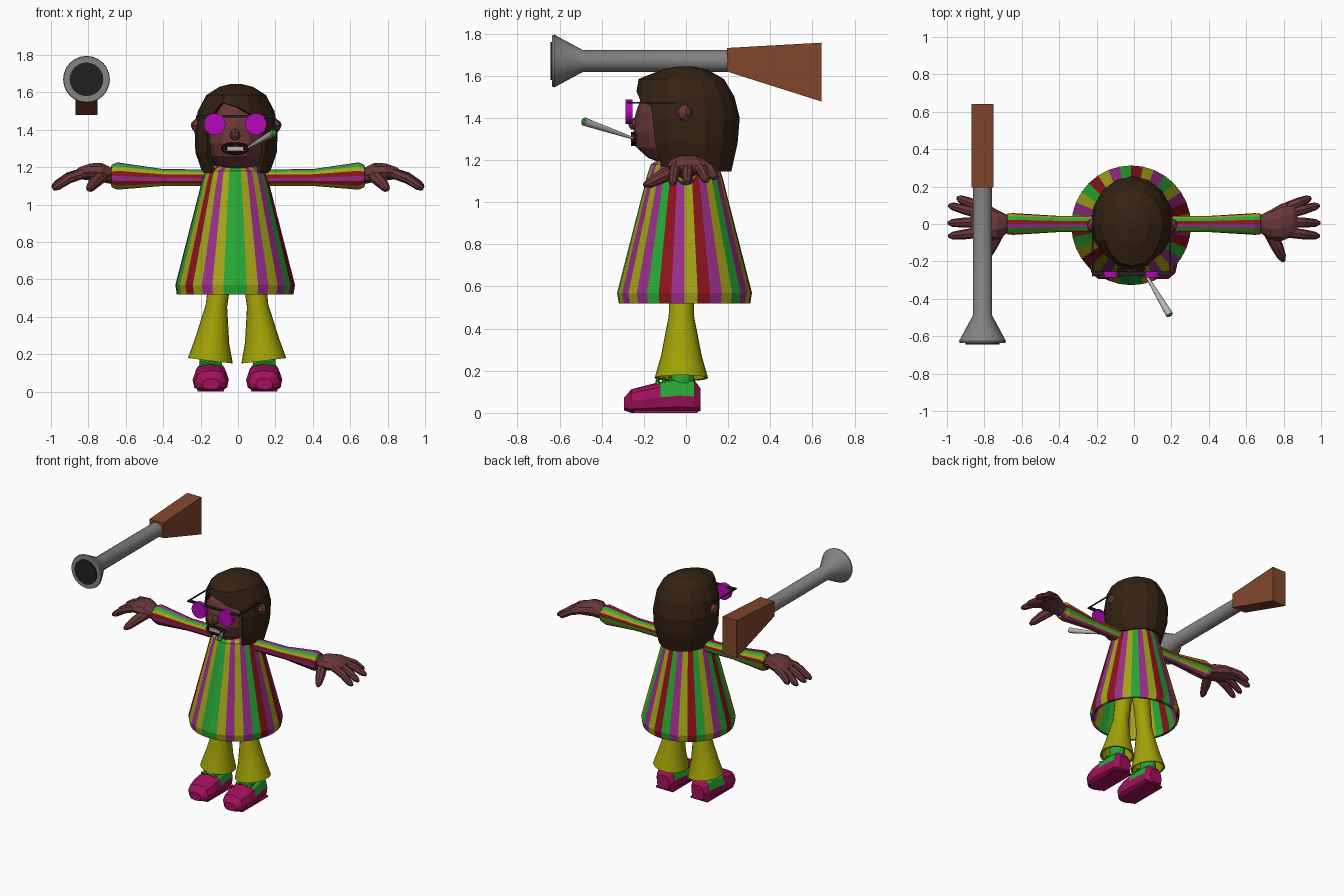
import bpy, bmesh
from math import sin, cos, pi, copysign
from mathutils import Vector as V

if "Cube" in bpy.data.objects:
    bpy.data.objects.remove(bpy.data.objects["Cube"])


def mat(name, hexa):
    m = bpy.data.materials.new(name)
    rgb = [(int(hexa[k:k + 2], 16) / 255) ** 2.2 for k in (0, 2, 4)]
    m.diffuse_color = (*rgb, 1)
    m.use_nodes = True
    m.node_tree.nodes["Principled BSDF"].inputs["Base Color"].default_value = m.diffuse_color
    return m


SKIN, HAIR = mat("skin", "6a3a3c"), mat("hair", "38271a")
GREEN, YELLOW = mat("green", "2da538"), mat("yellow", "a3a320")
RED, PURPLE = mat("red", "8a1a22"), mat("purple", "98328a")
OLIVE, PINK = mat("olive", "a0a010"), mat("pink", "a0185c")
LENS, DARK = mat("magenta", "b410b8"), mat("dark", "262626")
STEEL, WOOD = mat("steel", "828282"), mat("wood", "80482f")
PAPER, LIPS = mat("paper", "b8b8b0"), mat("lips", "2c1618")
STRIPES = [GREEN, YELLOW, RED, PURPLE]


def loft(name, rings, mats, caps=True, pick=lambda i, j: 0, smooth=False):
    """Skin closed rings into a mesh; pick gives the material index, None leaves a hole."""
    bm = bmesh.new()
    vs = [[bm.verts.new(p) for p in r] for r in rings]
    n = len(rings[0])
    for i in range(len(rings) - 1):
        for j in range(n):
            k = pick(i, j)
            if k is None:
                continue
            f = bm.faces.new((vs[i][j], vs[i + 1][j], vs[i + 1][(j + 1) % n], vs[i][(j + 1) % n]))
            f.material_index = k
    if caps:
        bm.faces.new(vs[0])
        bm.faces.new(vs[-1])
    bmesh.ops.delete(bm, geom=[v for v in bm.verts if not v.link_faces], context='VERTS')
    bmesh.ops.recalc_face_normals(bm, faces=bm.faces[:])
    me = bpy.data.meshes.new(name)
    bm.to_mesh(me)
    bm.free()
    for m in mats:
        me.materials.append(m)
    ob = bpy.data.objects.new(name, me)
    bpy.context.collection.objects.link(ob)
    if smooth:
        bpy.context.view_layer.objects.active = ob
        ob.select_set(True)
        bpy.ops.object.shade_smooth_by_angle()
        ob.select_set(False)
    return ob


def ring(c, u, v, n):
    c, u, v = V(c), V(u), V(v)
    return [c + u * cos(2 * pi * j / n) + v * sin(2 * pi * j / n) for j in range(n)]


def tube(name, path, radii, m, n=8, **kw):
    pts, rings = [V(p) for p in path], []
    for i, p in enumerate(pts):
        d = pts[min(i + 1, len(pts) - 1)] - pts[max(i - 1, 0)]
        q = d.to_track_quat('Z', 'Y')
        rings.append(ring(p, q @ V((radii[i], 0, 0)), q @ V((0, radii[i], 0)), n))
    return loft(name, rings, [m], **kw)


def head_ring(z, rx, yf, yb, n=16):
    """Egg-shaped ring, starting at the front, with separate front and back depth."""
    out = []
    for j in range(n):
        a = 2 * pi * j / n
        out.append(V((-0.01 + rx * sin(a), (yf if cos(a) > 0 else -yb) * cos(a), z)))
    return out


def box(name, lo, hi, m):
    r = [[(lo[0], lo[1], z), (hi[0], lo[1], z), (hi[0], hi[1], z), (lo[0], hi[1], z)] for z in (lo[2], hi[2])]
    return loft(name, r, [m])


# striped dress
code = "GYPYPGRP" "YRPYGPYR" "GPYRGYPG" "RGYRYPYG"
prof = [(1.21, .11), (1.18, .16), (1.12, .18), (1.06, .195), (.57, .32), (.52, .312), (.52, .295)]
loft("dress", [ring((-.015, -.007, z), (0, -r, 0), (r, 0, 0), 32) for z, r in prof], STRIPES,
     caps=False, pick=lambda i, j: "GYRP".index(code[j]))

# head, hair with a face opening, nose
loft("head", [head_ring(*p) for p in [
    (1.57, .10, -.14, .12), (1.49, .18, -.215, .19), (1.42, .195, -.24, .2), (1.33, .18, -.25, .19),
    (1.26, .15, -.235, .15), (1.21, .11, -.18, .11), (1.18, .07, -.1, .07), (1.1, .07, -.07, .07)]], [SKIN])
hair = [head_ring(*p) for p in [
    (1.645, .03, -.03, .03), (1.63, .09, -.11, .1), (1.585, .16, -.225, .18), (1.50, .205, -.235, .23),
    (1.40, .222, -.225, .255), (1.28, .218, -.205, .245), (1.17, .18, -.165, .215)]]
for j, z in {14: 1.46, 15: 1.545, 0: 1.525, 1: 1.485, 2: 1.455}.items():
    hair[3][j].z = z
for j in range(5, 12):
    hair[-1][j].z = 1.145
ob = loft("hair", hair, [HAIR], caps=False,
          pick=lambda i, j: None if i >= 3 and j in (14, 15, 0, 1) else 0)
bm = bmesh.new()
bm.from_mesh(ob.data)
top = [e for e in bm.edges if e.is_boundary and all(v.co.z > 1.63 for v in e.verts)]
bmesh.ops.contextual_create(bm, geom=top)
bmesh.ops.recalc_face_normals(bm, faces=bm.faces[:])
bm.to_mesh(ob.data)
bm.free()
mod = ob.modifiers.new("thickness", 'SOLIDIFY')
mod.thickness, mod.offset = .02, -1
tube("nose", [(-.015, -.2, 1.41), (-.015, -.25, 1.365), (-.015, -.268, 1.355)], [.02, .028, .012], SKIN)

# mouth with teeth
mouth = []
for y, s in ((-.235, 1.1), (-.262, 1), (-.262, .75), (-.245, .7)):
    mouth.append(ring((-.015, y, 1.30), (.07 * s, 0, 0), (0, 0, .032 * s), 12))
loft("lips", mouth, [LIPS])
box("teeth", (-.058, -.259, 1.287), (.03, -.24, 1.311), PAPER)

# glasses
for s, name in ((-1, "left"), (1, "right")):
    cx = -.015 + .11 * s
    tube("lens_" + name, [(cx, -.286, 1.43), (cx, -.255, 1.43)], [.058, .058], LENS, 24, smooth=True)
    ax = -.013 + .207 * s
    box("temple_arm_" + name, (ax - .004, -.28, 1.468), (ax + .004, 0, 1.476), DARK)
    box("temple_tip_" + name, (ax - .004, -.02, 1.42), (ax + .004, 0, 1.476), DARK)
box("glasses_bar", (-.22, -.278, 1.466), (.194, -.255, 1.478), DARK)

# rolled cigarette
a, b = V((.05, -.25, 1.303)), V((.19, -.485, 1.383))
tube("cigarette", [a, b], [.006, .02], PAPER, 12, smooth=True)
tube("cigarette_tip", [b, b + (b - a) * .025], [.019, .012], GREEN, 12)

# paired parts
FINGERS = [(.09, .14, .945, 1.115), (.055, .10, .99, 1.10), (.01, .005, .993, 1.09), (-.045, -.065, .99, 1.085)]
SHOE = [(-.295, .045, .012, .07), (-.26, .082, 0, .112), (-.19, .097, 0, .13), (-.12, .092, 0, .148),
        (-.03, .08, 0, .165), (.04, .075, 0, .155), (.07, .052, .01, .115)]
for s, name in ((-1, "left"), (1, "right")):
    # ear
    tube("ear_" + name, [(s * .17 - .01, -.02, 1.42), (s * .215 - .01, 0, 1.425), (s * .235 - .01, .01, 1.43)],
         [.045, .04, .015], SKIN)

    # sleeve
    sl = [(.1, .045, .045, 1.143), (.4, .043, .045, 1.145), (.645, .058, .073, 1.153),
          (.675, .056, .06, 1.153), (.68, .045, .045, 1.153)]
    loft("sleeve_" + name, [ring((s * x, 0, z), (0, -ry, 0), (0, 0, rz), 16) for x, ry, rz, z in sl],
         STRIPES, pick=lambda i, j: "GYRP".index("RYGPRGYRGYPRGYRP"[j]))

    # hand
    palm = [(.62, 0, 1.145, .04, .04), (.68, 0, 1.155, .05, .046), (.73, -.005, 1.172, .08, .054),
            (.79, .01, 1.175, .1, .048), (.85, .025, 1.168, .092, .033), (.875, .025, 1.16, .075, .018)]
    loft("palm_" + name, [ring((s * x, y, z), (0, -hy, 0), (0, 0, hz), 10) for x, y, z, hy, hz in palm], [SKIN])
    for k, (y0, y1, x1, z1) in enumerate(FINGERS):
        p0, p2 = V((s * .82, y0, 1.17)), V((s * x1, y1, z1))
        mid = (p0 + p2) / 2 + V((0, 0, .012))
        tube(f"finger_{k + 1}_{name}", [p0, mid, p0.lerp(p2, .88), p2], [.028, .027, .021, .01], SKIN)
    tube("thumb_" + name, [(s * .73, -.05, 1.15), (s * .765, -.12, 1.12), (s * .79, -.175, 1.09), (s * .8, -.2, 1.08)],
         [.035, .033, .024, .01], SKIN)

    # flared trouser leg
    leg = [(.04, .9, .075, .07, 0), (.09, .62, .06, .06, -.02), (.11, .46, .057, .06, -.022),
           (.134, .27, .092, .097, -.022), (.143, .165, .12, .127, -.022), (.143, .168, .105, .112, -.022)]
    loft("trouser_leg_" + name,
         [ring((s * x - .005, y, z), (rx, 0, s * rx * .12), (0, ry, 0), 20) for x, z, rx, ry, y in leg],
         [OLIVE], caps=False, smooth=True)

    # shoe: pink toe, heel and sole, green side panels
    cx, rings = .143 * s - .003, []
    for y, hw, z0, z1 in SHOE:
        r = []
        for j in range(12):
            c, q = cos(2 * pi * j / 12), sin(2 * pi * j / 12)
            c, q = copysign(abs(c) ** .7, c), copysign(abs(q) ** .6, q)
            r.append((cx + hw * c * (1 if q < .5 else .92), y, (z0 + z1) / 2 + (z1 - z0) / 2 * q))
        rings.append(r)
    loft("shoe_" + name, rings, [PINK, GREEN], pick=lambda i, j: int(i in (3, 4) and j < 6))
    box("sole_" + name, (cx - .07, -.25, 0), (cx + .07, .055, .012), PINK)
    for k in range(3):
        y, z = -.135 + .03 * k, .142 + .009 * k
        tube(f"lace_{k + 1}_{name}", [(cx - .06, y, z), (cx, y, z + .012), (cx + .06, y, z)],
             [.009, .009, .009], GREEN, 6)
    tube("sock_" + name, [(cx, -.02, .12), (cx, -.02, .3)], [.062, .05], GREEN, 12)

# flared-muzzle gun
GX, GZ = -.81, 1.67
barrel = [(.21, .052), (-.49, .052), (-.625, .125), (-.635, .122)]
loft("gun_barrel", [ring((GX, y, GZ), (r, 0, 0), (0, 0, r), 24) for y, r in barrel], [STEEL], smooth=True)
tube("gun_bore", [(GX, -.62, GZ), (GX, -.643, GZ)], [.09, .09], DARK, 24)
loft("gun_stock", [[(GX - .058, y, lo), (GX + .058, y, lo), (GX + .058, y, hi), (GX - .058, y, hi)]
                   for y, lo, hi in ((.195, 1.62, 1.732), (.642, 1.478, 1.757))], [WOOD])
